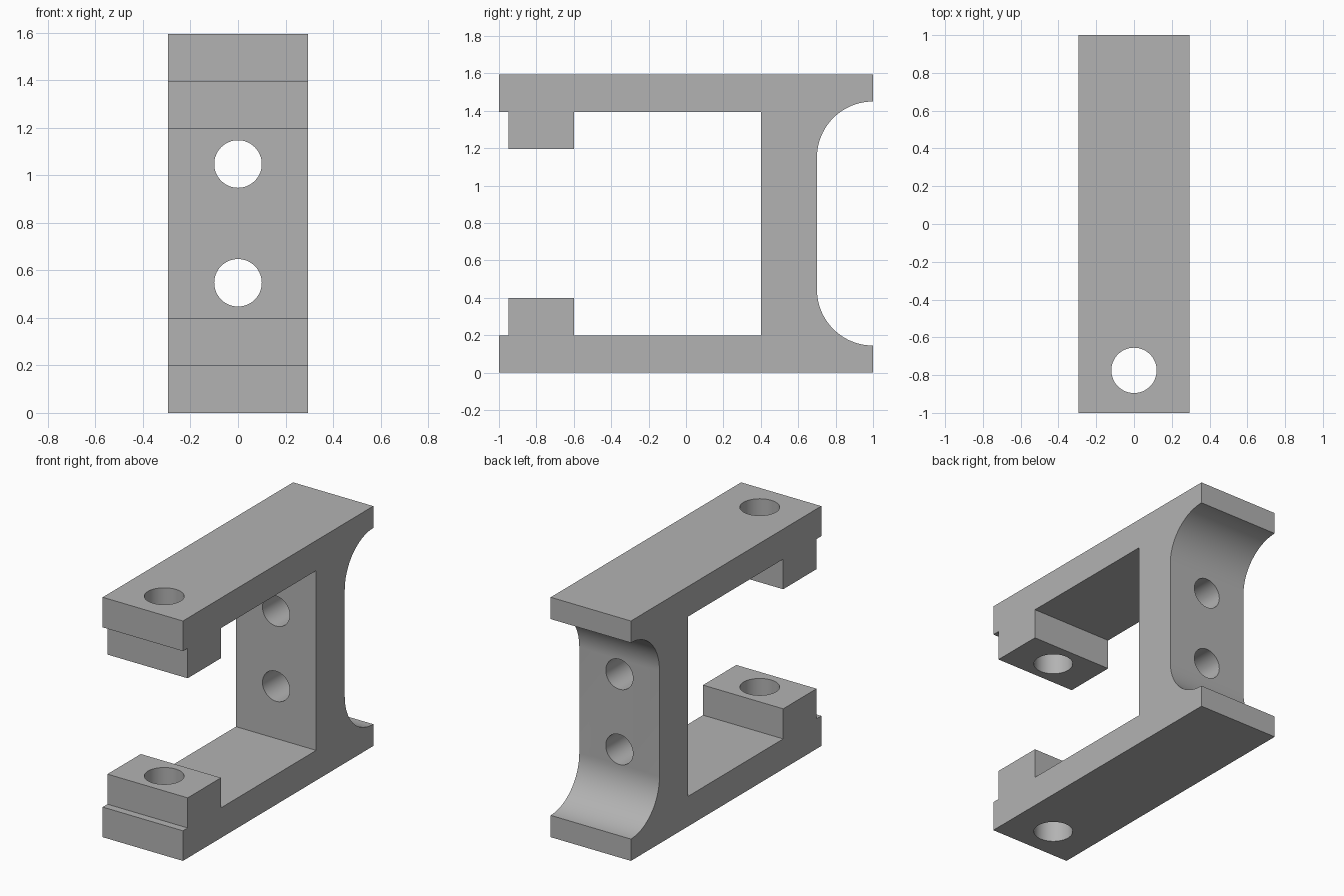
import bpy
import bmesh
from math import sin, cos, pi

HALF_W = 0.295
HEIGHT = 1.595
MID = HEIGHT / 2

old = bpy.data.objects.get("Cube")
if old:
    bpy.data.objects.remove(old, do_unlink=True)

# Single grey material
grey = bpy.data.materials.new("plain_grey")
grey.use_nodes = True
colour = (0.45, 0.45, 0.45, 1)
grey.diffuse_color = colour
grey.node_tree.nodes["Principled BSDF"].inputs["Base Color"].default_value = colour

# Lower half of the side profile (y, z), front to back, mirrored for the upper half
inner = [(0.4, 0.2), (-0.6, 0.2), (-0.6, 0.4), (-0.95, 0.4), (-0.95, 0.2), (-1, 0.2), (-1, 0)]
steps = 24
fillet = [(1 - 0.3 * sin(a), 0.445 - 0.3 * cos(a))
          for a in (pi / 2 * i / steps for i in range(steps + 1))]
lower = inner + [(1, 0)] + fillet
profile = lower + [(y, HEIGHT - z) for y, z in reversed(lower)]

# Bracket body: profile extruded across the width
bm = bmesh.new()
face = bm.faces.new([bm.verts.new((-HALF_W, y, z)) for y, z in profile])
extruded = bmesh.ops.extrude_face_region(bm, geom=[face])
bmesh.ops.translate(bm, vec=(2 * HALF_W, 0, 0),
                    verts=[v for v in extruded["geom"] if isinstance(v, bmesh.types.BMVert)])
bmesh.ops.recalc_face_normals(bm, faces=bm.faces)
mesh = bpy.data.meshes.new("clamp_bracket")
bm.to_mesh(mesh)
bm.free()
mesh.materials.append(grey)
bracket = bpy.data.objects.new("clamp_bracket", mesh)
bpy.context.collection.objects.link(bracket)


def drill(name, radius, depth, location, rotation=(0, 0, 0)):
    """Cut a round hole through the bracket."""
    bpy.ops.mesh.primitive_cylinder_add(vertices=64, radius=radius, depth=depth,
                                        location=location, rotation=rotation)
    cutter = bpy.context.object
    cutter.name = name
    cutter.data.materials.append(grey)
    cut = bracket.modifiers.new(name, 'BOOLEAN')
    cut.operation = 'DIFFERENCE'
    cut.solver = 'EXACT'
    cut.object = cutter
    bpy.ops.object.select_all(action='DESELECT')
    bracket.select_set(True)
    bpy.context.view_layer.objects.active = bracket
    bpy.ops.object.modifier_apply(modifier=name)
    bpy.data.objects.remove(cutter, do_unlink=True)


# Clamp bolt hole through both arms, and two mounting holes through the web
drill("arm_hole", 0.12, 3, (0, -0.775, MID))
for side in (-1, 1):
    drill("web_hole", 0.1, 1, (0, 0.55, MID + side * 0.25), (pi / 2, 0, 0))

bpy.ops.object.shade_smooth_by_angle(angle=pi / 6)
